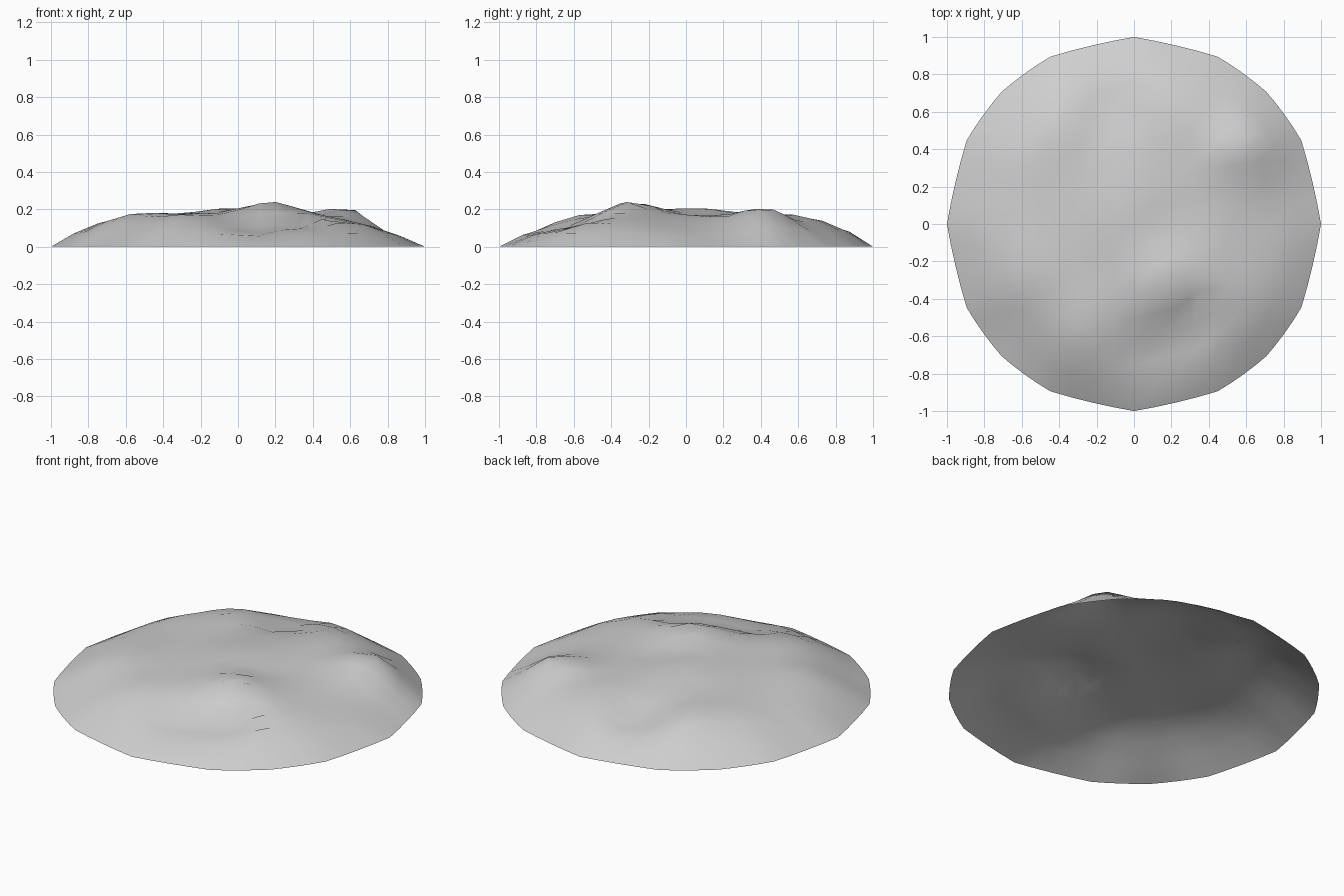
import bpy, bmesh, math

if "Cube" in bpy.data.objects:
    bpy.data.objects.remove(bpy.data.objects["Cube"])

N = 16  # grid cells per side

# height of the mound by distance from the centre
PROFILE = [(0, .185), (.5, .172), (.6, .163), (.7, .14), (.8, .113), (.87, .079), (1, .004)]

# hills and hollows: x, y, height, width
BUMPS = [
    (.17, -.31, .072, .13),    # main peak
    (.38, -.08, .008, .10),    # peak spur
    (.59, .43, .080, .11),     # right peak
    (-.03, .06, .030, .15),    # centre rise
    (.17, .0, -.020, .10),     # centre hollow
    (-.58, -.25, .022, .13),   # left shoulder
    (-.30, -.58, .02, .12),    # front shoulder
    (.50, -.50, .015, .08),    # front right ridge
    (.25, .62, .018, .13),     # back rise
    (-.42, .55, .033, .11),    # back left peak
    (-.62, .36, .018, .11),    # left back shoulder
    (.10, .82, .015, .12),     # back shoulder
    (.08, -.67, -.060, .12),   # front bench
    (.34, -.53, -.055, .10),   # front gully
    (.62, -.05, -.022, .15),   # right hollow
    (.86, .12, -.025, .13),    # right edge dip
    (-.12, .62, -.060, .10),   # back hollow
    (-.62, -.62, -.025, .12),  # front left dip
]


def base_height(r):
    for (r0, h0), (r1, h1) in zip(PROFILE, PROFILE[1:]):
        if r <= r1:
            return h0 + (h1 - h0) * (r - r0) / (r1 - r0)
    return PROFILE[-1][1]


def height(x, y, r):
    z = base_height(r)
    fade = min(1, (1 - r) / .15)
    for bx, by, h, w in BUMPS:
        z += fade * h * math.exp(-((x - bx) ** 2 + (y - by) ** 2) / (2 * w * w))
    return max(z, 0)


def to_disc(u, v):
    """Move a point of the square onto the disc, keeping a 16-sided rim."""
    r = max(abs(u), abs(v))
    if r == 0:
        return 0, 0, 0

    def push(a, b):
        k = r / math.hypot(a, b)
        return a * k, b * k

    swap = abs(v) > abs(u)
    a, b = (v, u) if swap else (u, v)
    t = b / r * 2
    lo = min(math.floor(t), 1)
    f = t - lo
    p, q = push(a, lo * r / 2), push(a, (lo + 1) * r / 2)
    bulge = 1 + .03 * f * (1 - f)
    x, y = ((p[i] + (q[i] - p[i]) * f) * bulge for i in (0, 1))
    return (y, x, r) if swap else (x, y, r)


# open mound shell
bm = bmesh.new()
rows = []
for j in range(N + 1):
    row = []
    for i in range(N + 1):
        x, y, r = to_disc(2 * i / N - 1, 2 * j / N - 1)
        row.append(bm.verts.new((x, y, height(x, y, r))))
    rows.append(row)
for j in range(N):
    for i in range(N):
        bm.faces.new((rows[j][i], rows[j][i + 1], rows[j + 1][i + 1], rows[j + 1][i]))
low = min(v.co.z for v in bm.verts)
for v in bm.verts:
    v.co.z -= low
for f in bm.faces:
    f.smooth = True

mesh = bpy.data.meshes.new("mound")
bm.to_mesh(mesh)
bm.free()
mound = bpy.data.objects.new("mound", mesh)
bpy.context.collection.objects.link(mound)

grey = bpy.data.materials.new("light grey")
grey.diffuse_color = (.62, .62, .62, 1)
grey.use_nodes = True
grey.node_tree.nodes["Principled BSDF"].inputs["Base Color"].default_value = grey.diffuse_color
mesh.materials.append(grey)
